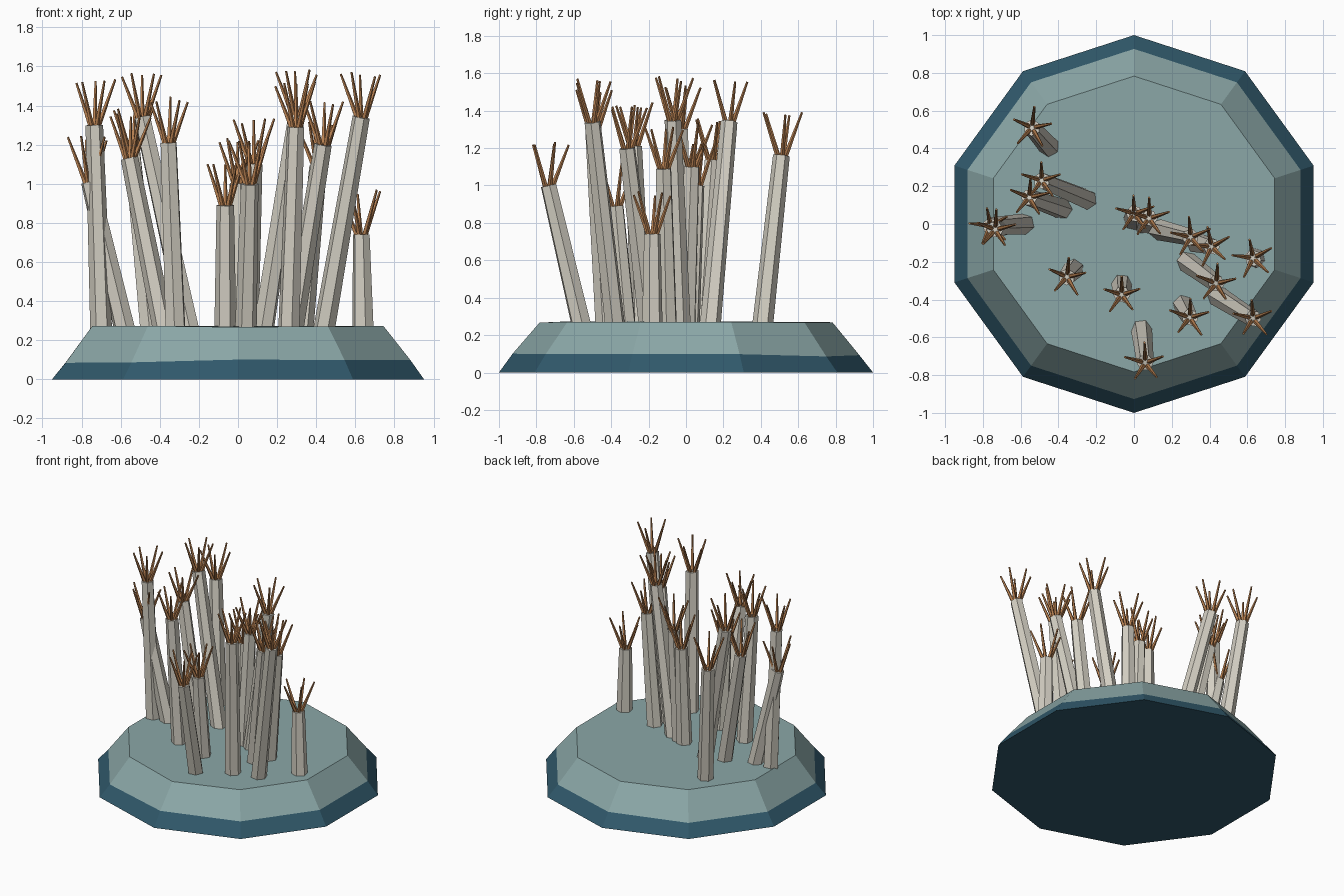
import bpy, bmesh, math, random
from mathutils import Vector

if "Cube" in bpy.data.objects:
    bpy.data.objects.remove(bpy.data.objects["Cube"])

random.seed(4)

def mat(name, rgb):
    m = bpy.data.materials.new(name)
    m.diffuse_color = (*rgb, 1)
    m.use_nodes = True
    m.node_tree.nodes["Principled BSDF"].inputs["Base Color"].default_value = m.diffuse_color
    return m

TEAL = mat("pale_teal", (0.26, 0.39, 0.39))
BLUE = mat("deep_blue", (0.030, 0.100, 0.148))
GREY = mat("warm_grey", (0.66, 0.63, 0.55))
ORANGE = mat("copper", (0.46, 0.21, 0.08))

def finish(name, bm, mats):
    bmesh.ops.recalc_face_normals(bm, faces=bm.faces)
    me = bpy.data.meshes.new(name)
    bm.to_mesh(me)
    bm.free()
    for m in mats:
        me.materials.append(m)
    ob = bpy.data.objects.new(name, me)
    bpy.context.collection.objects.link(ob)
    return ob

def loft(bm, rings):
    """Skin a list of vertex rings and cap both ends; returns the side faces per band."""
    bands = []
    n = len(rings[0])
    for a, b in zip(rings, rings[1:]):
        bands.append([bm.faces.new((a[i], a[(i + 1) % n], b[(i + 1) % n], b[i])) for i in range(n)])
    cap0 = bm.faces.new(rings[0][::-1])
    cap1 = bm.faces.new(rings[-1])
    return bands, cap0, cap1

def prism(bm, p, q, r0, r1, sides, phase=0.0):
    """Tapered rod from p to q."""
    p, q = Vector(p), Vector(q)
    rot = Vector((0, 0, 1)).rotation_difference(q - p)
    rings = []
    for c, r in ((p, r0), (q, r1)):
        rings.append([bm.verts.new(c + rot @ Vector((r * math.cos(phase + math.tau * i / sides),
                                                      r * math.sin(phase + math.tau * i / sides), 0)))
                      for i in range(sides)])
    loft(bm, rings)

# Ten-sided rock base: dark skirt below, pale slope and top above
bm = bmesh.new()
rings = []
for r, z, wob in ((1.0, 0.0, 0.0), (0.927, 0.092, 0.010), (0.783, 0.27, 0.004)):
    rings.append([bm.verts.new((r * math.cos(math.radians(90 + 36 * i)),
                                r * math.sin(math.radians(90 + 36 * i)),
                                z + random.uniform(-wob, wob))) for i in range(10)])
bands, bottom, top = loft(bm, rings)
for f in bands[0] + [bottom]:
    f.material_index = 1
finish("rock_base", bm, [TEAL, BLUE])

# Tubes: (foot x, foot y, tip x, tip y, tip z)
TUBES = [
    (-0.45, 0.41, -0.54, 0.51, 1.16),
    (-0.25, 0.13, -0.49, 0.23, 1.34),
    (-0.38, 0.08, -0.555, 0.14, 1.13),
    (-0.70, -0.01, -0.735, -0.03, 1.30),
    (-0.58, 0.00, -0.76, -0.01, 1.01),
    (-0.32, -0.24, -0.355, -0.28, 1.21),
    (-0.065, -0.32, -0.065, -0.375, 0.89),
    (0.04, -0.56, 0.06, -0.735, 1.00),
    (0.00, 0.02, 0.00, 0.055, 1.00),
    (0.05, 0.00, 0.08, 0.03, 1.10),
    (0.13, -0.03, 0.30, -0.07, 1.35),
    (0.33, -0.10, 0.41, -0.12, 1.09),
    (0.64, -0.18, 0.63, -0.18, 0.74),
    (0.28, -0.20, 0.435, -0.315, 1.20),
    (0.44, -0.38, 0.63, -0.50, 1.34),
    (0.26, -0.43, 0.295, -0.495, 1.29),
]
BASE_Z = 0.255
for k, (fx, fy, tx, ty, tz) in enumerate(TUBES):
    # Hexagonal leaning tube
    bm = bmesh.new()
    prism(bm, (fx, fy, BASE_Z), (tx, ty, tz), 0.056, 0.045, 6, random.uniform(0, 1))
    finish(f"tube_{k + 1}", bm, [GREY])

    # Five upright spreading tentacles
    bm = bmesh.new()
    turn = math.radians(92 + random.uniform(-10, 10))
    for i in range(5):
        a = turn + math.tau * i / 5
        c, s = math.cos(a), math.sin(a)
        reach = random.uniform(0.095, 0.112)
        prism(bm, (tx + 0.016 * c, ty + 0.016 * s, tz - 0.02),
              (tx + reach * c, ty + reach * s, tz + random.uniform(0.205, 0.235)),
              0.014, 0.006, 5)
    finish(f"tentacles_{k + 1}", bm, [ORANGE])
